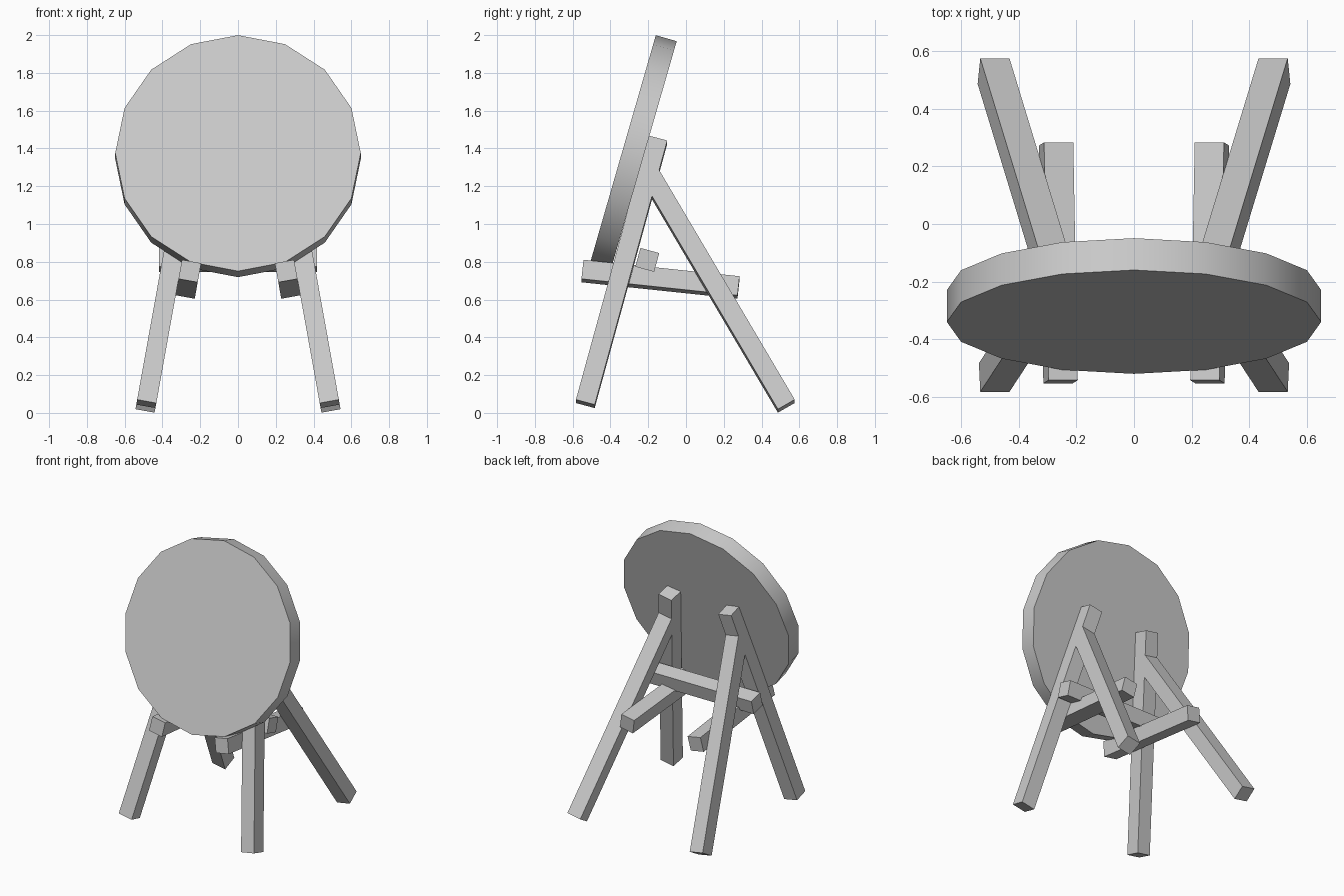
import bpy, math
from mathutils import Vector, Matrix

if "Cube" in bpy.data.objects:
    bpy.data.objects.remove(bpy.data.objects["Cube"])

W = 0.103                    # square beam thickness
SPLAY = math.atan(0.18)      # sideways lean of each side frame


def beam(name, p0, p1, side):
    """Square beam between two points, with one face square to 'side'."""
    p0, p1 = Vector(p0), Vector(p1)
    z = (p1 - p0).normalized()
    x = side.normalized()
    y = z.cross(x).normalized()
    x = y.cross(z)
    bpy.ops.mesh.primitive_cube_add(size=1)
    ob = bpy.context.object
    ob.name = name
    rot = Matrix((x, y, z)).transposed().to_4x4()
    scale = Matrix.Diagonal((W, W, (p1 - p0).length, 1))
    ob.data.transform(rot @ scale)
    ob.location = (p0 + p1) / 2
    return ob


def side_x(z, inset=0.0):
    """Distance from the centre line of a side frame at height z."""
    return 0.487 - 0.18 * (z - 0.04) - inset


# Side frames: (name, lower y z, upper y z, inset)
parts = [
    ("front_leg", (-0.533, 0.048), (-0.149, 1.446), 0.0),
    ("back_leg", (0.531, 0.036), (-0.19, 1.257), 0.0),
    ("support_arm", (-0.548, 0.751), (0.278, 0.664), 0.104),
]
for s, label in ((-1, "left"), (1, "right")):
    normal = Vector((s * math.cos(SPLAY), 0, math.sin(SPLAY)))
    for name, (y0, z0), (y1, z1), inset in parts:
        beam(f"{name}_{label}",
             (s * side_x(z0, inset), y0, z0),
             (s * side_x(z1, inset), y1, z1), normal)

# Cross bar behind the front legs
tilt = math.radians(15.3)
beam("cross_bar", (-0.417, -0.205, 0.81), (0.417, -0.205, 0.81),
     Vector((0, math.cos(tilt), -math.sin(tilt))))

# Leaning round board, 16 sides with a corner at the top
lean = math.radians(16.1)
thick = 0.115
normal = Vector((0, math.cos(lean), -math.sin(lean)))
bpy.ops.mesh.primitive_cylinder_add(
    vertices=16, radius=0.65, depth=thick,
    location=Vector((0, -0.34, 1.375)) + normal * thick / 2,
    rotation=(math.pi / 2 - lean, 0, 0))
board = bpy.context.object
board.name = "round_board"
bpy.ops.object.shade_smooth_by_angle(angle=math.radians(30))
